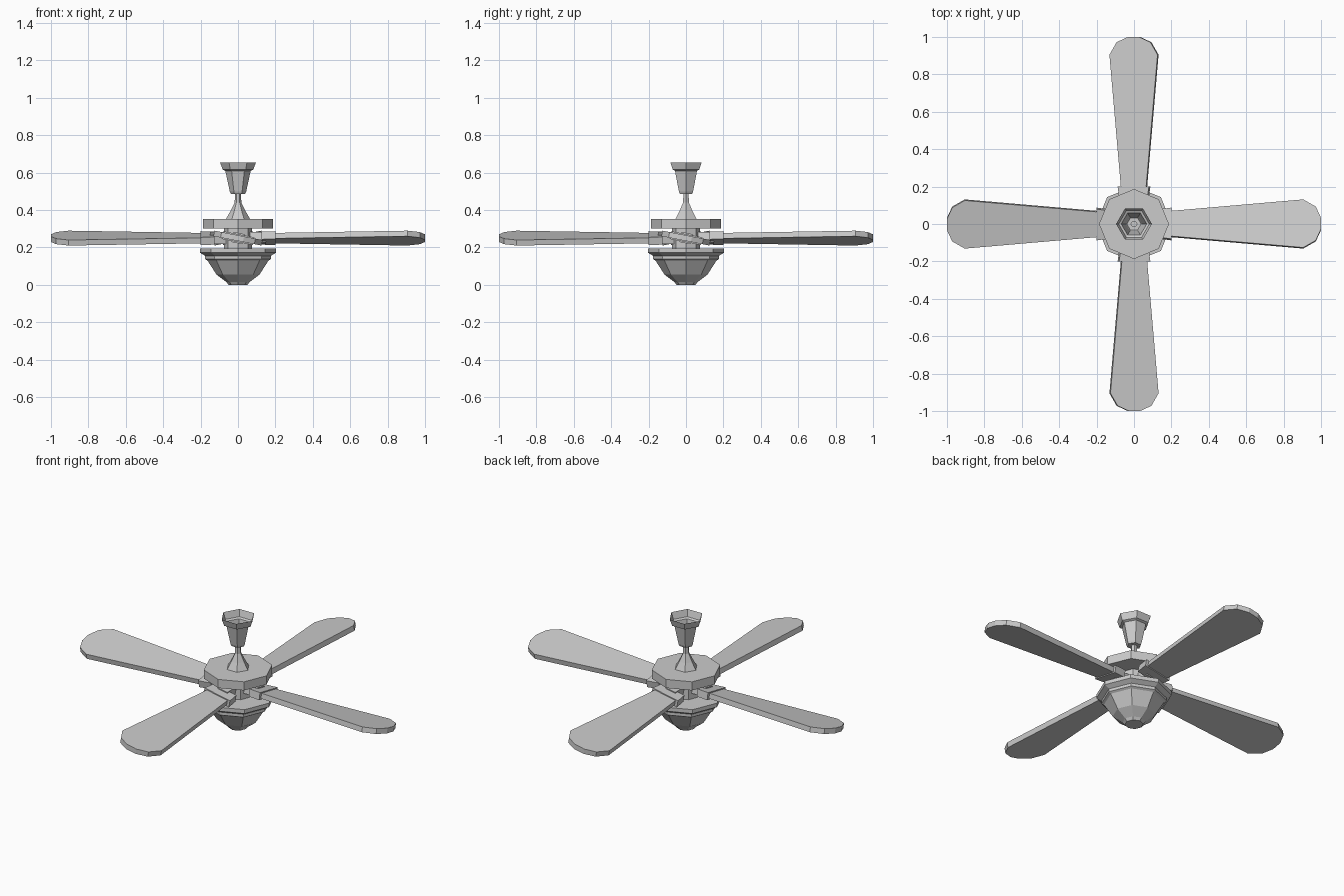
import bpy, bmesh, math
from mathutils import Matrix

cube = bpy.data.objects.get("Cube")
if cube:
    bpy.data.objects.remove(cube, do_unlink=True)

grey = bpy.data.materials.new("plain grey")
grey.diffuse_color = (0.6, 0.6, 0.6, 1)
grey.use_nodes = True
bsdf = next(n for n in grey.node_tree.nodes if n.type == 'BSDF_PRINCIPLED')
bsdf.inputs["Base Color"].default_value = grey.diffuse_color


def finish(name, bm):
    mesh = bpy.data.meshes.new(name)
    bm.to_mesh(mesh)
    bm.free()
    mesh.materials.append(grey)
    obj = bpy.data.objects.new(name, mesh)
    bpy.context.collection.objects.link(obj)
    return obj


def lathe(name, profile, sides, cap_top=True):
    """Flat-sided turned part; profile is (radius, z) from bottom to top."""
    bm = bmesh.new()
    turn = 2 * math.pi / sides
    rings = [[bm.verts.new((r * math.cos(i * turn), r * math.sin(i * turn), z))
              for i in range(sides)] for r, z in profile]
    for low, high in zip(rings, rings[1:]):
        for i in range(sides):
            j = (i + 1) % sides
            bm.faces.new((low[i], low[j], high[j], high[i]))
    bm.faces.new(rings[0][::-1])
    if cap_top:
        bm.faces.new(rings[-1])
    return finish(name, bm)


def slab(name, outline, thickness, matrix):
    """Outline in the xy plane, thickened evenly and then placed."""
    bm = bmesh.new()
    low = [bm.verts.new((x, y, -thickness / 2)) for x, y in outline]
    face = bm.faces.new(low)
    top = bmesh.ops.extrude_face_region(bm, geom=[face])["geom"]
    bmesh.ops.translate(bm, vec=(0, 0, thickness),
                        verts=[v for v in top if isinstance(v, bmesh.types.BMVert)])
    bmesh.ops.recalc_face_normals(bm, faces=bm.faces)
    bm.transform(matrix)
    return finish(name, bm)


def mirrored(half):
    """Close a half outline by mirroring it across the x axis."""
    return [(x, -y) for x, y in half] + half[::-1]


# Ceiling canopy, open at the top, running down into the rod and its flare
lathe("canopy_and_rod", [(0.066, 0.35), (0.04, 0.395), (0.018, 0.44), (0.016, 0.487),
                         (0.038, 0.487), (0.044, 0.5), (0.068, 0.61), (0.082, 0.616),
                         (0.096, 0.655)], 6, cap_top=False)

# Motor housing
lathe("motor_cover", [(0.187, 0.302), (0.187, 0.353)], 8)
lathe("motor_hub", [(0.075, 0.19), (0.075, 0.305)], 8)

# Lamp rim and bowl
lathe("lamp_bowl", [(0.05, 0), (0.062, 0.015), (0.115, 0.055), (0.163, 0.13),
                    (0.176, 0.138), (0.176, 0.155), (0.203, 0.172), (0.203, 0.195)], 8)

# Four pitched blades with their brackets and arms
blade = mirrored([(0.19, 0.068), (0.905, 0.131), (0.972, 0.092), (1, 0.03)])
bracket = mirrored([(0.125, 0.075), (0.2, 0.085)])
arm = mirrored([(0.05, 0.03), (0.15, 0.03)])
pitch = Matrix.Translation((0, 0, 0.25)) @ Matrix.Rotation(math.radians(-11), 4, 'X')
for k, side in enumerate(("left", "back", "right", "front")):
    place = Matrix.Rotation(k * math.pi / 2, 4, 'Z') @ pitch
    slab(side + "_blade", blade, 0.03, place)
    slab(side + "_bracket", bracket, 0.042, place)
    slab(side + "_arm", arm, 0.055, place)
